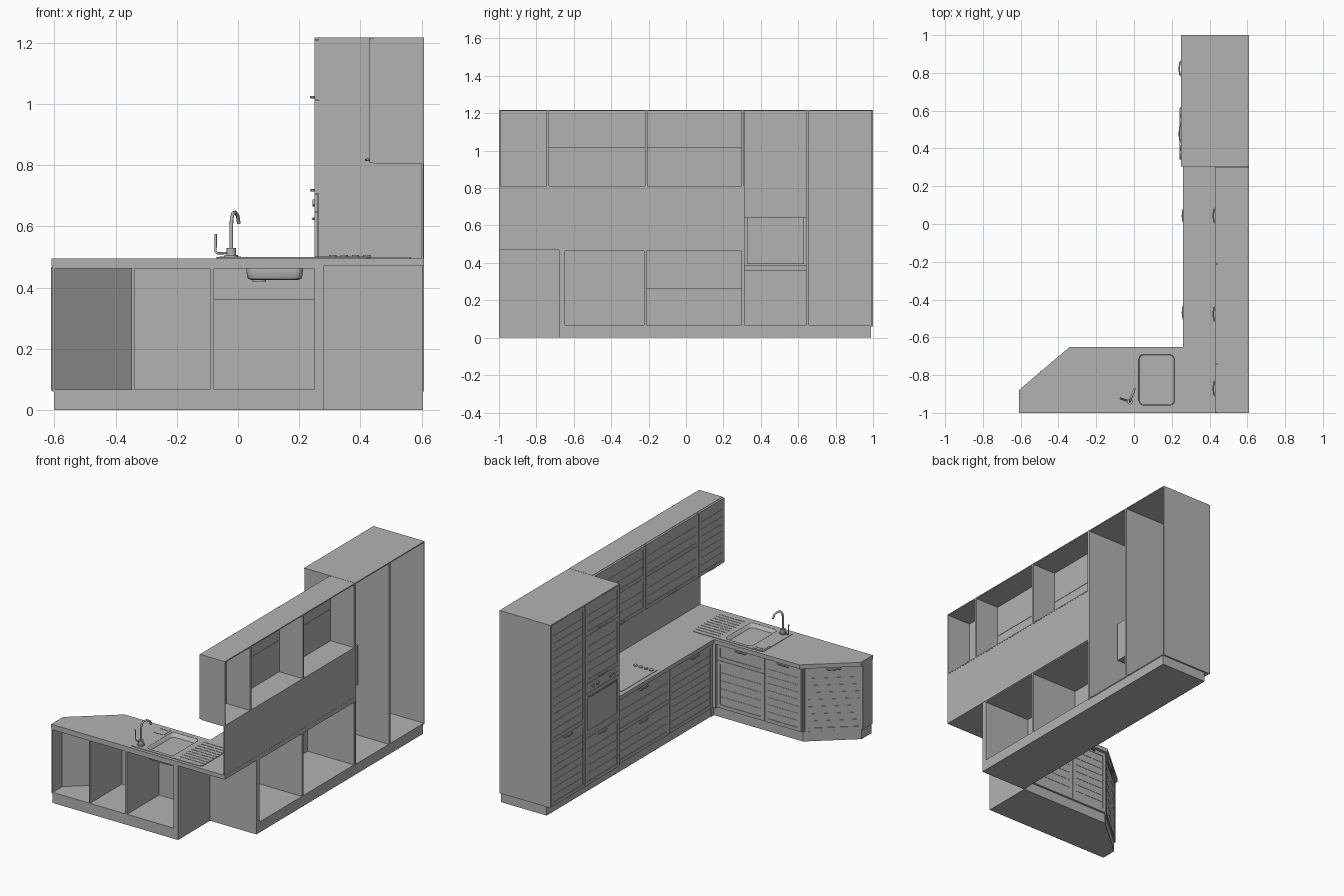
import bpy, bmesh, math
from mathutils import Matrix, Vector

if "Cube" in bpy.data.objects:
    bpy.data.objects.remove(bpy.data.objects["Cube"])

grey = bpy.data.materials.new("dark_grey")
grey.diffuse_color = (0.45, 0.45, 0.45, 1)
grey.use_nodes = True
grey.node_tree.nodes["Principled BSDF"].inputs["Base Color"].default_value = grey.diffuse_color

def finish(name, bm, matrix=None, smooth=False):
    bmesh.ops.recalc_face_normals(bm, faces=bm.faces)
    me = bpy.data.meshes.new(name)
    bm.to_mesh(me)
    bm.free()
    me.materials.append(grey)
    ob = bpy.data.objects.new(name, me)
    bpy.context.collection.objects.link(ob)
    if matrix:
        ob.matrix_world = matrix
    if smooth:
        bpy.ops.object.select_all(action='DESELECT')
        ob.select_set(True)
        bpy.context.view_layer.objects.active = ob
        bpy.ops.object.shade_smooth_by_angle()
    return ob

def add_box(bm, lo, hi):
    lo, hi = Vector(lo), Vector(hi)
    bmesh.ops.create_cube(bm, size=1, matrix=Matrix.Translation((lo + hi) / 2) @ Matrix.Diagonal((*(hi - lo), 1)))

def boxes(name, *pairs, matrix=None):
    bm = bmesh.new()
    for lo, hi in pairs:
        add_box(bm, lo, hi)
    return finish(name, bm, matrix)

def loft(name, loops, cap_first=True, smooth=False):
    """Skin between point loops given as (points, z)."""
    bm = bmesh.new()
    rings = [[bm.verts.new((x, y, z)) for x, y in pts] for pts, z in loops]
    for a, b in zip(rings, rings[1:]):
        for i in range(len(a)):
            j = (i + 1) % len(a)
            bm.faces.new((a[i], a[j], b[j], b[i]))
    if cap_first:
        bm.faces.new(rings[0])
    bm.faces.new(rings[-1])
    return finish(name, bm, smooth=smooth)

def prism(name, pts, z0, z1):
    return loft(name, [(pts, z0), (pts, z1)])

def round_rect(x0, x1, y0, y1, r, n=5):
    pts = []
    for k, (cx, cy) in enumerate([(x1-r, y1-r), (x0+r, y1-r), (x0+r, y0+r), (x1-r, y0+r)]):
        for i in range(n + 1):
            a = math.pi / 2 * (k + i / n)
            pts.append((cx + r * math.cos(a), cy + r * math.sin(a)))
    return pts

def tube(name, pts, r, matrix=None):
    cu = bpy.data.curves.new(name, 'CURVE')
    cu.dimensions = '3D'
    cu.bevel_depth, cu.bevel_resolution, cu.use_fill_caps = r, 2, True
    cu.materials.append(grey)
    sp = cu.splines.new('POLY')
    sp.points.add(len(pts) - 1)
    for p, co in zip(sp.points, pts):
        p.co = (*co, 1)
    ob = bpy.data.objects.new(name, cu)
    bpy.context.collection.objects.link(ob)
    if matrix:
        ob.matrix_world = matrix
    return ob

def cylinder(name, pos, r, h, axis='Z'):
    bm = bmesh.new()
    rot = Matrix.Rotation(math.pi / 2, 4, 'Y') if axis == 'X' else Matrix()
    bmesh.ops.create_cone(bm, cap_ends=True, segments=20, radius1=r, radius2=r, depth=h,
                          matrix=Matrix.Translation(pos) @ rot)
    return finish(name, bm, smooth=True)

def door(name, x, y, angle, w, z0, z1, handle, shift=0):
    """Framed front with horizontal slats and a bow handle ('top', 'bottom' or None)."""
    m = Matrix.Translation((x, y, 0)) @ Matrix.Rotation(angle, 4, 'Z')
    h, f = w / 2, 0.022
    parts = [((-h, -0.0085, z0), (h, 0, z1))]
    for a, b, c, d in [(-h, -h+f, z0, z1), (h-f, h, z0, z1), (-h+f, h-f, z0, z0+f), (-h+f, h-f, z1-f, z1)]:
        parts.append(((a, -0.013, c), (b, -0.0085, d)))
    n = max(1, round((z1 - z0 - 2 * f) / 0.048))
    step = (z1 - z0 - 2 * f) / n
    for i in range(n):
        b = z0 + f + i * step
        parts.append(((-h+f, -0.0105, b + 0.0007), (h-f, -0.0085, b + step - 0.0007)))
    boxes(name, *parts, matrix=m)
    if handle:
        hz = z1 - 0.012 if handle == 'top' else z0 + 0.010
        bow = [(-0.04, -0.012), (-0.033, -0.020), (0, -0.024), (0.033, -0.020), (0.04, -0.012)]
        tube(name + "_handle", [(px + shift, py, hz) for px, py in bow], 0.004, m)

def side_door(name, x, y0, y1, z0, z1, handle, shift=0):
    door(name, x, (y0 + y1) / 2, -math.pi / 2, y1 - y0, z0, z1, handle, shift)

def carcass(name, lo, hi, across, t=0.007):
    """Cabinet shell without a back; 'across' is the axis of its width."""
    pairs = [(lo, (hi[0], hi[1], lo[2] + t)), ((lo[0], lo[1], hi[2] - t), hi)]
    a, b = list(hi), list(lo)
    a[across], b[across] = lo[across] + t, hi[across] - t
    boxes(name, *pairs, (lo, a), (b, hi))

# Tall cabinets
XB = 0.608
for nm, y0, y1 in [("oven_column", 0.305, 0.65), ("tall_cupboard", 0.65, 1.0)]:
    carcass(nm, (0.263, y0, 0.06), (XB, y1, 1.218), 1)
boxes("tall_top_edge", ((0.25, 0.305, 1.211), (0.263, 1, 1.218)))
boxes("tall_end_panel", ((0.25, 0.993, 0.06), (0.263, 1, 1.211)))
boxes("cupboard_inner_panel", ((0.261, 0.655, 0.063), (0.265, 0.993, 1.211)))
side_door("cupboard_lower_door", 0.263, 0.653, 0.992, 0.063, 0.469, 'top')
side_door("cupboard_upper_door", 0.263, 0.653, 0.992, 0.472, 1.21, None)
side_door("oven_column_drawer", 0.263, 0.308, 0.648, 0.063, 0.363, 'top')
side_door("oven_column_door", 0.263, 0.308, 0.648, 0.708, 1.011, 'bottom')
side_door("oven_column_top_door", 0.263, 0.308, 0.648, 1.013, 1.21, 'bottom')

# Oven
boxes("oven_body", ((0.262, 0.325, 0.395), (0.40, 0.63, 0.645)))
boxes("oven_control_panel", ((0.25, 0.308, 0.647), (0.262, 0.648, 0.706)))
boxes("oven_door", ((0.255, 0.308, 0.383), (0.262, 0.648, 0.645)),
      ((0.25, 0.308, 0.383), (0.255, 0.33, 0.645)), ((0.25, 0.627, 0.383), (0.255, 0.648, 0.645)),
      ((0.25, 0.33, 0.383), (0.255, 0.627, 0.405)), ((0.25, 0.33, 0.61), (0.255, 0.627, 0.645)))
boxes("oven_base_strip", ((0.252, 0.308, 0.365), (0.262, 0.648, 0.381)))
tube("oven_handle", [(0.252, 0.34, 0.625), (0.244, 0.345, 0.625), (0.244, 0.612, 0.625), (0.252, 0.617, 0.625)], 0.0035)
for y in (0.36, 0.40, 0.53, 0.575):
    cylinder("oven_knob", (0.248, y, 0.677), 0.011, 0.01, 'X')

# Base cabinets, long run
carcass("base_cabinet_a", (0.28, -0.655, 0.06), (0.605, -0.217, 0.47), 1)
carcass("base_cabinet_b", (0.28, -0.217, 0.06), (0.605, 0.305, 0.47), 1)
side_door("base_door", 0.28, -0.648, -0.219, 0.063, 0.467, 'top', 0.035)
side_door("base_drawer_low", 0.28, -0.215, 0.302, 0.063, 0.259, 'top')
side_door("base_drawer_high", 0.28, -0.215, 0.302, 0.261, 0.467, 'top')
boxes("long_plinth", ((0.284, -0.68, 0), (0.605, 0.99, 0.06)))
boxes("corner_panels", ((0.252, -1, 0), (0.28, -0.68, 0.47)), ((0.28, -0.68, 0), (0.605, -0.652, 0.47)),
      ((0.252, -0.68, 0.06), (0.282, -0.655, 0.47)))

# Base cabinets, short run
carcass("sink_cabinet", (-0.085, -1, 0.06), (0.255, -0.68, 0.47), 0)
carcass("side_cabinet", (-0.345, -1, 0.06), (-0.085, -0.68, 0.47), 0)
door("sink_door", 0.084, -0.68, math.pi, 0.332, 0.063, 0.363, None)
door("sink_drawer", 0.084, -0.68, math.pi, 0.332, 0.365, 0.467, 'top')
door("side_cabinet_door", -0.213, -0.68, math.pi, 0.254, 0.063, 0.467, 'top')
corner = [(-0.605, -1), (-0.345, -1), (-0.345, -0.69), (-0.605, -0.91)]
prism("angled_floor", corner, 0.06, 0.067)
prism("angled_top", corner, 0.463, 0.47)
boxes("angled_end_panel", ((-0.607, -1, 0.06), (-0.599, -0.905, 0.47)))
door("angled_door", -0.475, -0.80, math.atan2(-0.646, -0.763), 0.335, 0.063, 0.467, 'top')
prism("short_plinth", [(-0.602, -1), (0.252, -1), (0.252, -0.68), (-0.345, -0.68), (-0.602, -0.90)], 0, 0.06)

# Wall cabinets
for i, (y0, y1) in enumerate([(-1, -0.74), (-0.74, -0.212), (-0.212, 0.303)]):
    carcass(f"wall_cabinet_{i}", (0.443, y0, 0.805), (XB, y1, 1.218), 1)
    cuts = [(0.808, 1.216)] if i == 0 else [(0.808, 1.0115), (1.0135, 1.216)]
    for k, (z0, z1) in enumerate(cuts):
        side_door(f"wall_door_{i}_{k}", 0.443, y0 + 0.002, y1 - 0.002, z0, z1, None if k else 'bottom')
boxes("backsplash", ((0.60, -1, 0.47), (0.607, 0.305, 0.81)))

# Worktop, sink plate and the hole they share
worktop = prism("worktop", [(-0.61, -1), (0.608, -1), (0.608, 0.305), (0.26, 0.305), (0.26, -0.65),
                            (-0.34, -0.65), (-0.61, -0.88)], 0.47, 0.496)
plate = prism("sink_plate", round_rect(-0.07, 0.43, -0.98, -0.67, 0.02), 0.4955, 0.4995)
bx = (0.025, 0.215, -0.96, -0.69)
cutter = prism("sink_cutter", round_rect(*bx, 0.025), 0.44, 0.53)
cutter.hide_render = True
for ob in (worktop, plate):
    mod = ob.modifiers.new("hole", 'BOOLEAN')
    mod.object, mod.operation, mod.solver = cutter, 'DIFFERENCE', 'EXACT'
    dg = bpy.context.evaluated_depsgraph_get()
    me = bpy.data.meshes.new_from_object(ob.evaluated_get(dg))
    ob.modifiers.clear()
    ob.data = me
bpy.data.objects.remove(cutter)

# Sink basin, drainer and trays
def inset(d, r):
    return round_rect(bx[0] + d, bx[1] - d, bx[2] + d, bx[3] - d, r)
basin = loft("sink_basin", [(inset(0, 0.025), 0.4995), (inset(0.004, 0.025), 0.44), (inset(0.008, 0.025), 0.429),
                            (inset(0.02, 0.02), 0.425)], cap_first=False, smooth=True)
basin.modifiers.new("wall", 'SOLIDIFY').thickness = 0.002
cylinder("sink_drain", (0.07, -0.90, 0.424), 0.022, 0.008)
boxes("drainer_ribs", *[((0.25, y, 0.498), (0.425, y + 0.006, 0.5015))
                        for y in [-0.945 + 0.03 * i for i in range(9)]])
for y0, y1 in [(-0.76, -0.70), (-0.697, -0.68)]:
    prism("sink_tray", round_rect(-0.06, 0.01, y0, y1, 0.007), 0.498, 0.5015)

# Tap
cylinder("tap_base", (-0.022, -0.94, 0.502), 0.022, 0.008)
cylinder("tap_body", (-0.022, -0.94, 0.515), 0.015, 0.028)
arch = [(0, 0.52), (0, 0.60), (0.004, 0.628), (0.018, 0.644), (0.038, 0.646), (0.060, 0.635), (0.070, 0.61)]
tube("tap_spout", [(-0.022 + 0.35 * d, -0.94 + 0.94 * d, z) for d, z in arch], 0.006)
tube("tap_lever", [(-0.022, -0.94, 0.514), (-0.066, -0.925, 0.512), (-0.073, -0.923, 0.518), (-0.073, -0.923, 0.575)], 0.004)

# Hob
prism("hob", round_rect(0.285, 0.565, -0.13, 0.235, 0.01), 0.495, 0.499)
for i in range(4):
    cylinder("hob_knob", (0.31 + 0.037 * i, -0.095, 0.502), 0.012, 0.008)
